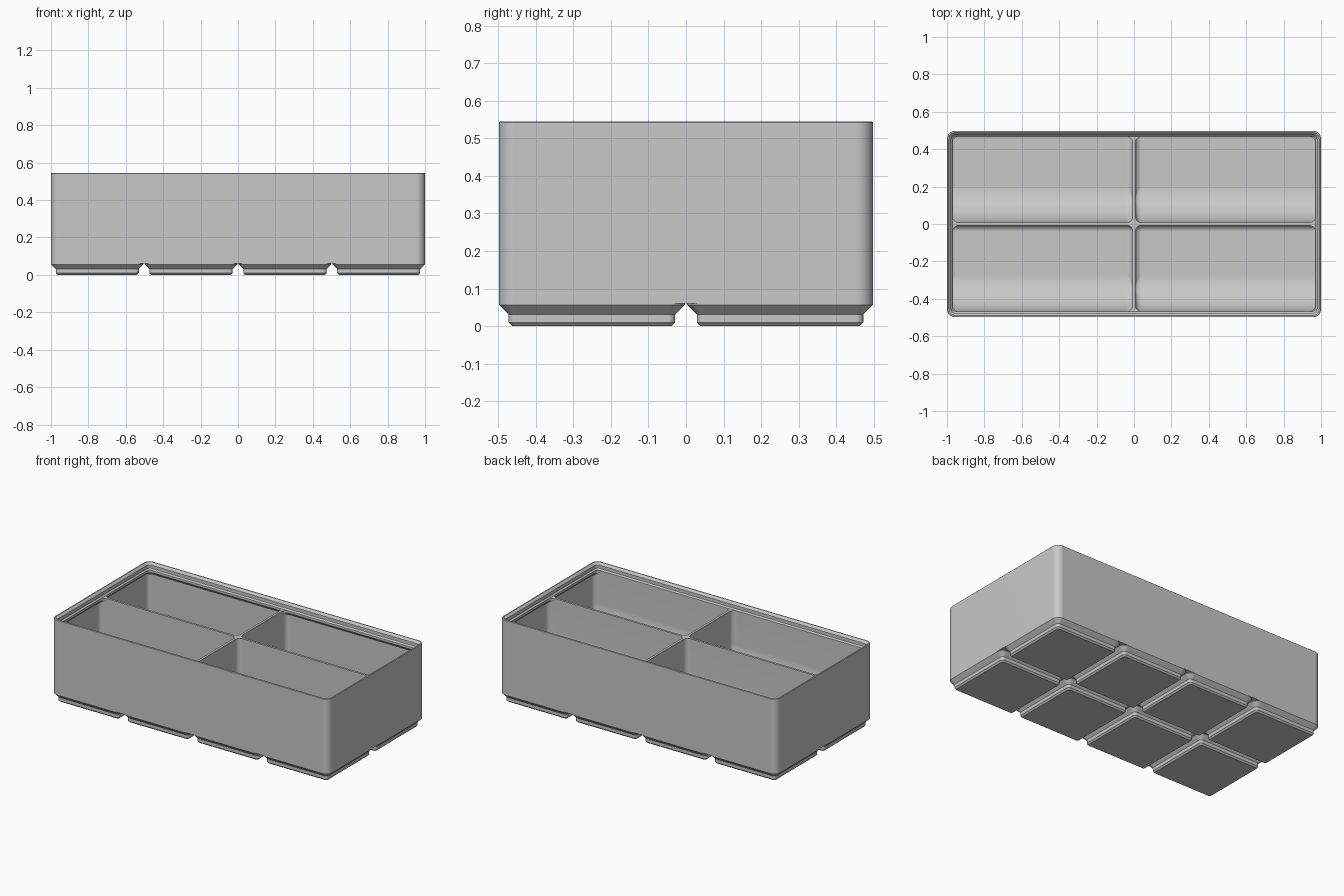
import bpy
import bmesh
from math import sin, cos, pi, sqrt

cube = bpy.data.objects.get("Cube")
if cube:
    bpy.data.objects.remove(cube, do_unlink=True)

HX, HY = 1.0, 0.4985          # half size of the bin
PITCH = 0.5015                # foot spacing
FOOT = 0.4955 / 2             # half size of one foot
CORNER = 0.045                # outer corner radius
BASE, FLOOR, SHOULDER, TOP = 0.0597, 0.085, 0.5015, 0.545
WALL, LIP, DIVIDER = 0.0113, 0.031, 0.0072
FILLET, SCOOP = 0.033, 0.2
SEGMENTS = 8

grey = bpy.data.materials.new("light grey plastic")
grey.use_nodes = True
colour = (0.58, 0.58, 0.58, 1)
grey.diffuse_color = colour
grey.node_tree.nodes["Principled BSDF"].inputs["Base Color"].default_value = colour


def rounded_ring(x0, x1, y0, y1, r):
    """Counter-clockwise outline of a rectangle with round corners."""
    centres = [(x1 - r, y1 - r), (x0 + r, y1 - r), (x0 + r, y0 + r), (x1 - r, y0 + r)]
    points = []
    for quarter, (cx, cy) in enumerate(centres):
        for i in range(SEGMENTS + 1):
            a = (quarter + i / SEGMENTS) * pi / 2
            points.append((cx + r * cos(a), cy + r * sin(a)))
    return points


def loft(name, rings):
    """Closed solid through a stack of (z, outline) rings."""
    bm = bmesh.new()
    loops = [[bm.verts.new((x, y, z)) for x, y in outline] for z, outline in rings]
    for low, high in zip(loops, loops[1:]):
        for i in range(len(low)):
            j = (i + 1) % len(low)
            bm.faces.new((low[i], low[j], high[j], high[i]))
    bm.faces.new(list(reversed(loops[0])))
    bm.faces.new(loops[-1])
    mesh = bpy.data.meshes.new(name)
    bm.to_mesh(mesh)
    bm.free()
    mesh.materials.append(grey)
    obj = bpy.data.objects.new(name, mesh)
    bpy.context.collection.objects.link(obj)
    return obj


def stepped_block(name, cx, cy, hx, hy, steps):
    """Loft of concentric rounded rectangles given as (z, inset) steps."""
    return loft(name, [(z, rounded_ring(cx - hx + d, cx + hx - d, cy - hy + d, cy + hy - d,
                                        max(CORNER - d, 0.008))) for z, d in steps])


def activate(obj):
    bpy.ops.object.select_all(action='DESELECT')
    obj.select_set(True)
    bpy.context.view_layer.objects.active = obj


def finish(obj):
    """Smooth the curved faces while the flat walls stay flat."""
    activate(obj)
    bpy.ops.object.shade_smooth_by_angle(angle=pi / 7)
    weighted = obj.modifiers.new("flat walls", 'WEIGHTED_NORMAL')
    weighted.keep_sharp = True


def carve(target, cutter):
    cutter.hide_render = True
    activate(target)
    cut = target.modifiers.new("cut", 'BOOLEAN')
    cut.operation = 'DIFFERENCE'
    cut.solver = 'EXACT'
    cut.object = cutter
    bpy.ops.object.modifier_apply(modifier=cut.name)
    bpy.data.objects.remove(cutter, do_unlink=True)


def curve_inset(h, r):
    """Inward offset of a round floor edge at height h."""
    return r - sqrt(max(r * r - (r - h) ** 2, 0)) if h < r else 0


def compartment(sx, back):
    """Cutter for one compartment: scooped front, filleted floor, lip overhang."""
    arc = [i * pi / 20 for i in range(11)]
    heights = sorted({round(r * (1 - cos(a)), 5) for r in (FILLET, SCOOP) for a in arc})
    levels = [(FLOOR + h, WALL, curve_inset(h, FILLET), curve_inset(h, SCOOP)) for h in heights]
    levels += [(SHOULDER - 0.034, WALL, 0, 0), (SHOULDER - 0.0143, LIP, 0, 0),
               (SHOULDER + 0.006, LIP, 0, 0)]
    rings = []
    for z, depth, side, scoop in levels:
        near, far = DIVIDER + side, HX - depth - side
        x0, x1 = (near, far) if sx > 0 else (-far, -near)
        y0 = (DIVIDER if back else -HY + LIP) + scoop
        y1 = (HY - depth if back else -DIVIDER) - side
        rings.append((z, rounded_ring(x0, x1, y0, y1, max(FILLET - side, 0.003))))
    return loft("compartment_cutter", rings)


# Outer shell with a slightly rounded top rim
rim = 0.004
body = stepped_block("bin_body", 0, 0, HX, HY, [(BASE, 0)] + [
    (TOP - rim + rim * sin(a), rim * (1 - cos(a))) for a in (0, pi / 6, pi / 3, pi / 2)])

# Four compartments, leaving the cross divider
for sx in (-1, 1):
    for back in (False, True):
        carve(body, compartment(sx, back))

# Stepped stacking lip
carve(body, stepped_block("lip_cutter", 0, 0, HX, HY, [
    (SHOULDER, LIP - 0.0002), (SHOULDER + 0.0084, 0.0227), (0.5314, 0.0227),
    (TOP, 0.0095), (TOP + 0.005, 0.0045)]))
finish(body)

# Grid of stepped feet
for col in range(4):
    for row in range(2):
        foot = stepped_block(f"foot_{col + 1}_{row + 1}", (col - 1.5) * PITCH, (row - 0.5) * PITCH,
                             FOOT, FOOT, [(0, 0.0352), (0.0096, 0.0257), (0.031, 0.0257),
                                          (0.0567, 0), (BASE, 0)])
        finish(foot)
